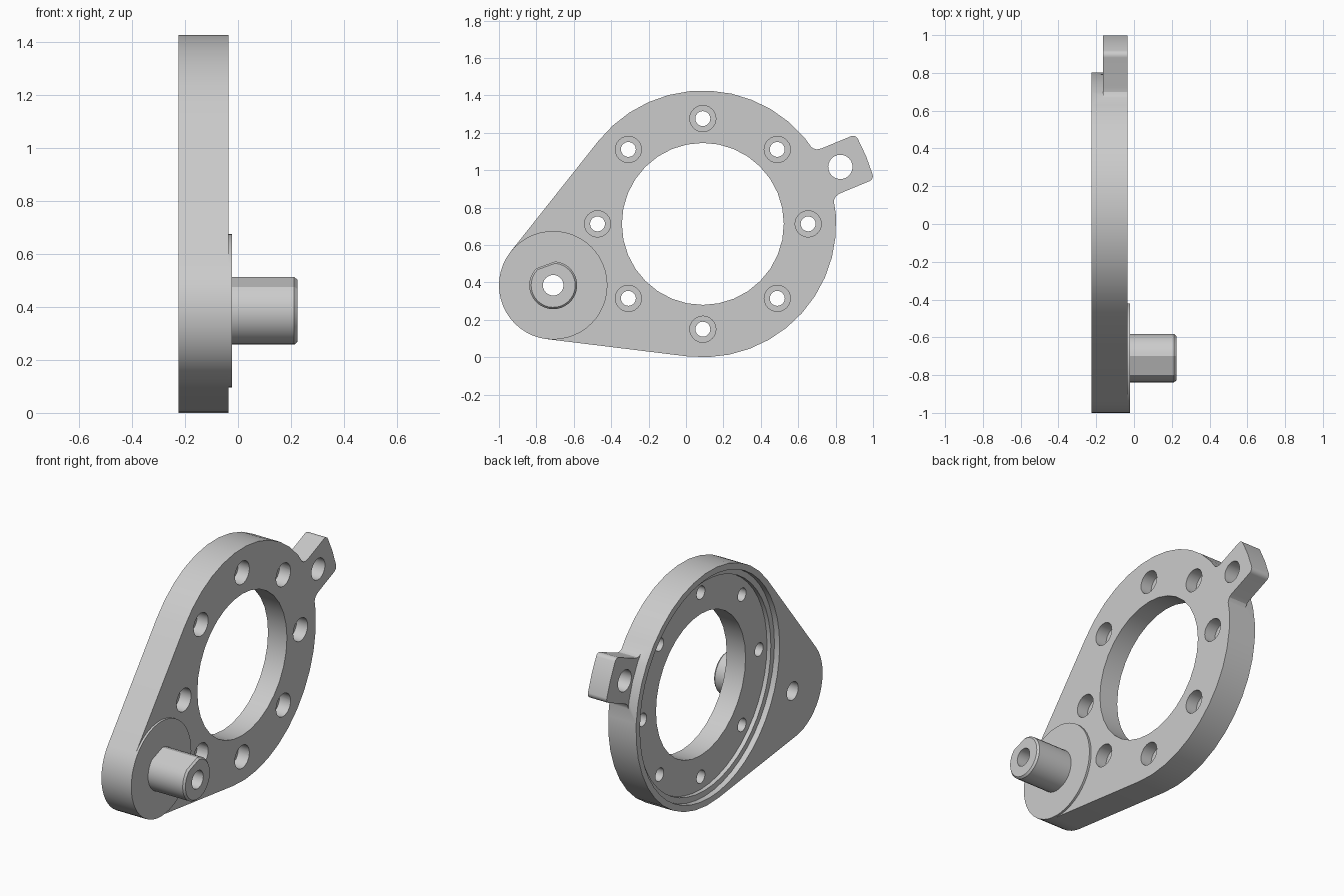
import bpy, bmesh
from math import radians, sin, cos, atan2, acos, degrees, hypot

if "Cube" in bpy.data.objects:
    bpy.data.objects.remove(bpy.data.objects["Cube"])

GREY = (0.6, 0.6, 0.6, 1)
metal = bpy.data.materials.new("plain grey")
metal.use_nodes = True
metal.diffuse_color = GREY
metal.node_tree.nodes["Principled BSDF"].inputs["Base Color"].default_value = GREY

# Main dimensions: centres are (y, z), depths run along x
RING, RING_R = (0.09, 0.713), 0.713
LOBE, LOBE_R = (-0.71, 0.385), 0.29
BACK, FLOOR, FACE, BOSS_TOP, POST_TOP = -0.224, -0.163, -0.035, -0.022, 0.224
TAB_ANGLE = radians(22.5)


def arc(centre, r, a0, a1, n):
    """n + 1 points on an arc, angles in degrees."""
    angles = [radians(a0 + (a1 - a0) * i / n) for i in range(n + 1)]
    return [(centre[0] + r * cos(a), centre[1] + r * sin(a)) for a in angles]


def circle(centre, r, n=32):
    return arc(centre, r, 0, 360, n)[:-1]


def loft(name, sections):
    """Solid through equal-length (x, points) sections."""
    bm = bmesh.new()
    rings = [[bm.verts.new((x, y, z)) for y, z in pts] for x, pts in sections]
    bm.faces.new(rings[0])
    bm.faces.new(rings[-1])
    n = len(rings[0])
    for a, b in zip(rings, rings[1:]):
        for i in range(n):
            j = (i + 1) % n
            bm.faces.new((a[i], a[j], b[j], b[i]))
    bmesh.ops.recalc_face_normals(bm, faces=bm.faces)
    mesh = bpy.data.meshes.new(name)
    bm.to_mesh(mesh)
    bm.free()
    mesh.materials.append(metal)
    obj = bpy.data.objects.new(name, mesh)
    bpy.context.collection.objects.link(obj)
    return obj


def prism(name, pts, x0, x1):
    return loft(name, [(x0, pts), (x1, pts)])


def combine(obj, others, operation):
    """Apply booleans and remove the helper solids."""
    for other in others:
        mod = obj.modifiers.new("combine", 'BOOLEAN')
        mod.operation, mod.solver, mod.object = operation, 'EXACT', other
    bpy.context.view_layer.update()
    graph = bpy.context.evaluated_depsgraph_get()
    mesh = bpy.data.meshes.new_from_object(obj.evaluated_get(graph))
    obj.modifiers.clear()
    obj.data = mesh
    for other in others:
        bpy.data.objects.remove(other)


def drill(centre, r, x0=-1, x1=1, n=32):
    cutter = prism("cutter", circle(centre, r, n), x0, x1)
    cutter.hide_render = True
    return cutter


# Plate: ring and lobe joined by tangent lines
dy, dz = LOBE[0] - RING[0], LOBE[1] - RING[1]
heading = degrees(atan2(dz, dy)) % 360
spread = degrees(acos((RING_R - LOBE_R) / hypot(dy, dz)))
outline = arc(RING, RING_R, heading + spread, heading + 360 - spread, 26)
outline += arc(LOBE, LOBE_R, heading - spread, heading + spread, 16)
plate = prism("ring_plate", outline, BACK, FACE)


# Tab: drawn along its own axis, with flared root and rounded tip
def tab_point(u, v):
    c, s = cos(TAB_ANGLE), sin(TAB_ANGLE)
    return RING[0] + u * c - v * s, RING[1] + u * s + v * c


half = [(0.65, 0.165), (0.688, 0.165), (0.70, 0.147), (0.715, 0.135), (0.74, 0.13)]
half += arc((0.91, 0.10), 0.03, 90, 8, 5)
tab_outline = half + [(0.945, 0)] + [(u, -v) for u, v in reversed(half)]
tab = prism("tab", [tab_point(u, v) for u, v in tab_outline], FLOOR, FACE)
combine(plate, [tab], 'UNION')

# Stepped recess in the back, centre opening, tab hole and lobe hole
cutters = [
    drill(RING, 0.675, -1, BACK + 0.035, 48),
    drill(RING, 0.64, -1, FLOOR, 48),
    drill(RING, 0.433),
    drill(tab_point(0.796, 0), 0.065, n=24),
    drill(LOBE, 0.055, n=24),
]

# Eight counterbored bolt holes
for centre in circle(RING, 0.563, 8):
    cutters.append(drill(centre, 0.04, n=20))
    cutters.append(drill(centre, 0.07, FACE - 0.075, 1, 24))
combine(plate, cutters, 'DIFFERENCE')

# Raised boss on the lobe
boss = prism("boss", circle(LOBE, LOBE_R, 48), FACE, BOSS_TOP)
combine(boss, [drill(LOBE, 0.055, n=24)], 'DIFFERENCE')


# Post with one flat and a chamfered end
def post_profile(r):
    return arc(LOBE, r, 135, 445, 28)


post = loft("post", [(BOSS_TOP, post_profile(0.128)),
                     (POST_TOP - 0.012, post_profile(0.128)),
                     (POST_TOP, post_profile(0.118))])
combine(post, [drill(LOBE, 0.055, n=24)], 'DIFFERENCE')

# Smooth curved walls, sharp rims
bpy.ops.object.select_all(action='DESELECT')
for part in (plate, boss, post):
    part.select_set(True)
bpy.context.view_layer.objects.active = plate
bpy.ops.object.shade_smooth_by_angle(angle=radians(22))
